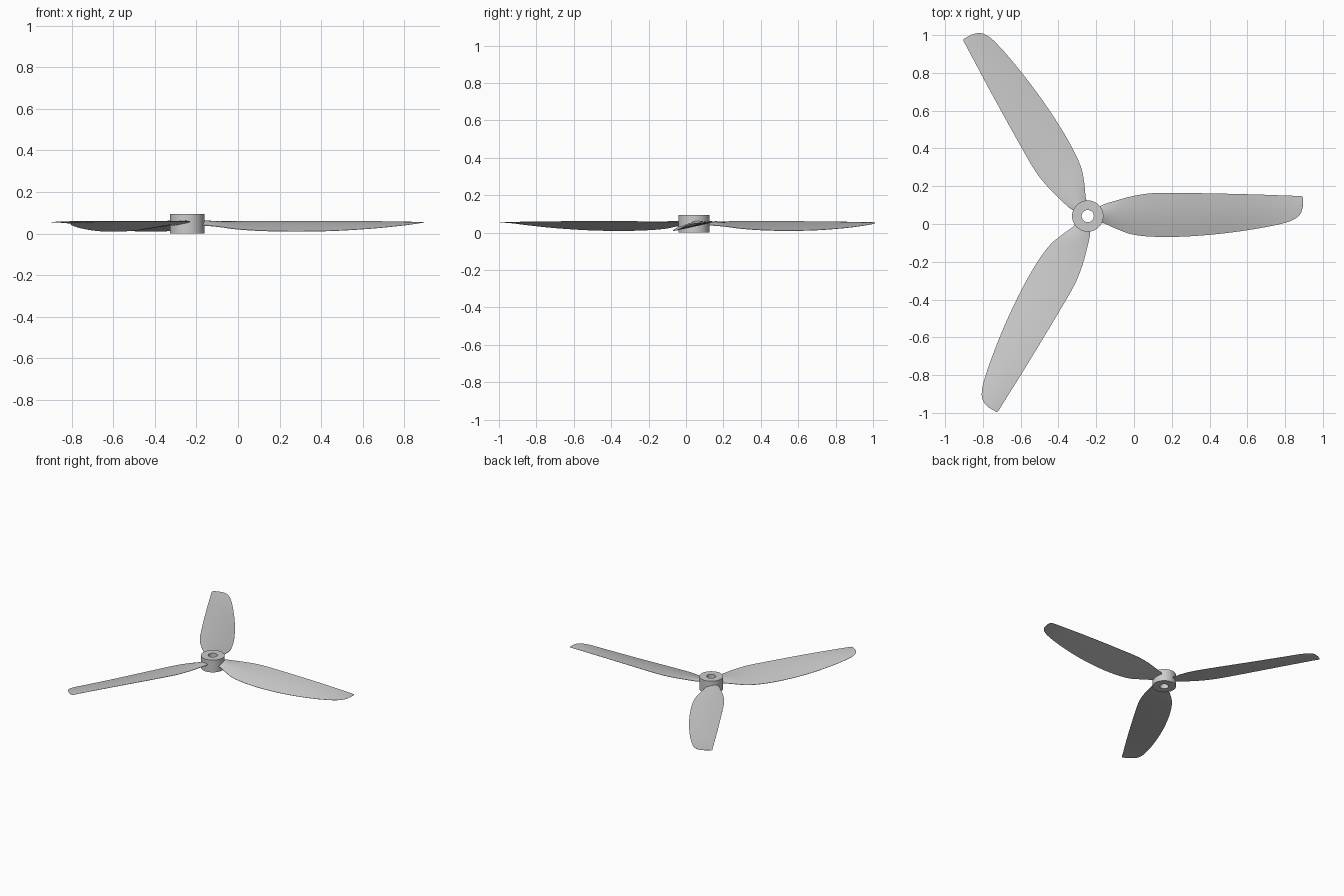
import bpy, bmesh, math
from mathutils import Matrix, Vector

cube = bpy.data.objects.get("Cube")
if cube:
    bpy.data.objects.remove(cube, do_unlink=True)

HUB = Vector((-0.245, 0.042, 0))

grey = bpy.data.materials.new("light grey plastic")
grey.use_nodes = True
colour = (0.6, 0.6, 0.6, 1)
grey.diffuse_color = colour
grey.node_tree.nodes["Principled BSDF"].inputs["Base Color"].default_value = colour


def loft(name, rings, cyclic=False, angle=0.0):
    """Skin a list of closed rings, capped or joined end to end."""
    bm = bmesh.new()
    loops = [[bm.verts.new(p) for p in ring] for ring in rings]
    pairs = list(zip(loops, loops[1:]))
    if cyclic:
        pairs.append((loops[-1], loops[0]))
    else:
        bm.faces.new(loops[0])
        bm.faces.new(loops[-1])
    for a, b in pairs:
        for i in range(len(a)):
            j = (i + 1) % len(a)
            bm.faces.new((a[i], a[j], b[j], b[i]))
    bmesh.ops.recalc_face_normals(bm, faces=bm.faces)
    bm.transform(Matrix.Translation(HUB) @ Matrix.Rotation(angle, 4, "Z"))
    mesh = bpy.data.meshes.new(name)
    bm.to_mesh(mesh)
    bm.free()
    mesh.materials.append(grey)
    obj = bpy.data.objects.new(name, mesh)
    bpy.context.collection.objects.link(obj)
    bpy.ops.object.select_all(action="DESELECT")
    obj.select_set(True)
    bpy.context.view_layer.objects.active = obj
    bpy.ops.object.shade_smooth_by_angle(angle=math.radians(35))
    return obj


def circle(radius, z, n=64):
    return [(radius * math.cos(math.tau * i / n), radius * math.sin(math.tau * i / n), z)
            for i in range(n)]


def refine(rows, steps=4):
    """Smooth interpolation between blade stations."""
    rows = [Vector(r) for r in rows]
    out = []
    for i in range(len(rows) - 1):
        a, b = rows[i], rows[i + 1]
        before, after = rows[max(i - 1, 0)], rows[min(i + 2, len(rows) - 1)]
        span = b[0] - a[0]
        m0 = (b - before) * (span / (b[0] - before[0]))
        m1 = (after - a) * (span / (after[0] - a[0]))
        for k in range(steps):
            t = k / steps
            out.append(a * (2*t**3 - 3*t**2 + 1) + m0 * (t**3 - 2*t**2 + t)
                       + b * (3*t**2 - 2*t**3) + m1 * (t**3 - t**2))
    out.append(rows[-1])
    return out


def blade_section(station, n=10):
    """Thin cambered section from the low edge to the high edge."""
    r, y0, y1, z0, z1, thick = station
    upper, lower = [], []
    for i in range(n + 1):
        t = (1 - math.cos(math.pi * i / n)) / 2
        bulge = math.sin(math.pi * t)
        y, z = y0 + (y1 - y0) * t, z0 + (z1 - z0) * t
        half = thick * (0.1 + 0.4 * bulge)
        camber = 0.3 * thick * bulge
        upper.append((r, y, z + camber + half))
        lower.append((r, y, z + camber - half))
    return upper + lower[::-1]


# Hub: a short tube with a through bore
loft("hub", [circle(0.083, 0), circle(0.083, 0.095),
             circle(0.032, 0.095), circle(0.032, 0)], cyclic=True)

# Blade stations: radius, low edge y, high edge y, low edge z, high edge z, thickness
stations = refine([
    (0.05, -0.03, 0.045, 0.042, 0.056, 0.018),
    (0.09, -0.04, 0.064, 0.039, 0.057, 0.017),
    (0.15, -0.067, 0.082, 0.033, 0.058, 0.014),
    (0.23, -0.096, 0.104, 0.022, 0.059, 0.012),
    (0.34, -0.109, 0.121, 0.014, 0.06, 0.011),
    (0.5, -0.109, 0.122, 0.01, 0.06, 0.01),
    (0.7, -0.094, 0.119, 0.013, 0.06, 0.009),
    (0.9, -0.066, 0.114, 0.025, 0.059, 0.007),
    (1.04, -0.037, 0.109, 0.039, 0.057, 0.005),
    (1.1, -0.013, 0.107, 0.047, 0.056, 0.004),
    (1.13, 0.018, 0.106, 0.052, 0.055, 0.003),
    (1.14, 0.055, 0.1, 0.054, 0.055, 0.002),
])
for number in range(3):
    loft(f"blade_{number + 1}", [blade_section(s) for s in stations],
         angle=math.tau * number / 3)
